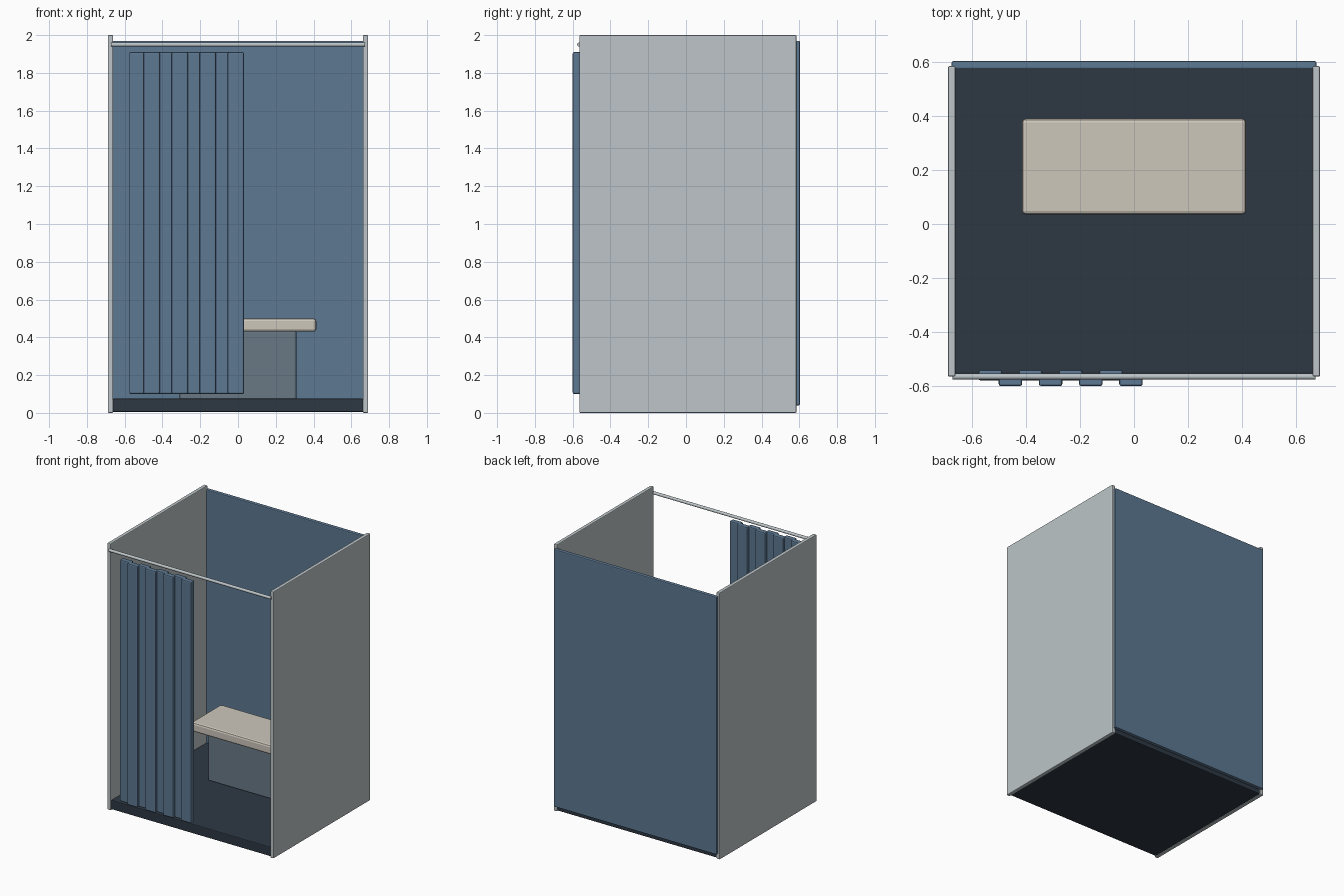
import bpy
import math

if "Cube" in bpy.data.objects:
    bpy.data.objects.remove(bpy.data.objects["Cube"])


def material(name, rgb):
    m = bpy.data.materials.new(name)
    m.diffuse_color = (*rgb, 1)
    m.use_nodes = True
    m.node_tree.nodes["Principled BSDF"].inputs["Base Color"].default_value = m.diffuse_color
    return m


BLUE = material("blue", (0.11, 0.19, 0.29))
DARK = material("dark_floor", (0.027, 0.039, 0.057))
SLATE = material("slate", (0.14, 0.19, 0.235))
CREAM = material("cream", (0.61, 0.57, 0.50))
PALE = material("pale_grey", (0.51, 0.56, 0.58))


def box(name, lo, hi, mat, bevel=0.006):
    """Box between two corners with softly bevelled edges."""
    mid = [(a + b) / 2 for a, b in zip(lo, hi)]
    bpy.ops.mesh.primitive_cube_add(size=1, location=mid)
    o = bpy.context.object
    o.name = name
    o.scale = [b - a for a, b in zip(lo, hi)]
    bpy.ops.object.transform_apply(location=False, rotation=False, scale=True)
    o.data.materials.append(mat)
    mod = o.modifiers.new("bevel", 'BEVEL')
    mod.width = bevel
    mod.segments = 2
    return o


# Floor plinth and walls
box("floor", (-0.665, -0.555, 0.005), (0.665, 0.58, 0.075), DARK)
box("back_wall", (-0.675, 0.573, 0.04), (0.675, 0.603, 1.97), BLUE)
for side, x in (("left", -0.675), ("right", 0.675)):
    box(side + "_wall", (x - 0.014, -0.565, 0), (x + 0.014, 0.585, 2), PALE)

# Bench
box("bench_base", (-0.31, 0.085, 0.07), (0.31, 0.34, 0.435), SLATE, 0.01)
box("bench_seat", (-0.415, 0.035, 0.43), (0.415, 0.39, 0.50), CREAM, 0.014)

# Curtain rail across the opening
bpy.ops.mesh.primitive_cylinder_add(vertices=20, radius=0.011, depth=1.345,
                                    location=(0, -0.565, 1.95),
                                    rotation=(0, math.pi / 2, 0))
rail = bpy.context.object
rail.name = "curtain_rail"
rail.data.materials.append(PALE)
bpy.ops.object.shade_smooth_by_angle()

# Curtain: overlapping pleats stepping back and forth
for i in range(8):
    x = -0.532 + 0.0744 * i
    y = -0.56 if i % 2 == 0 else -0.58
    box(f"curtain_pleat_{i + 1}", (x - 0.0435, y - 0.02, 0.10),
        (x + 0.0435, y + 0.02, 1.91), BLUE, 0.008)
